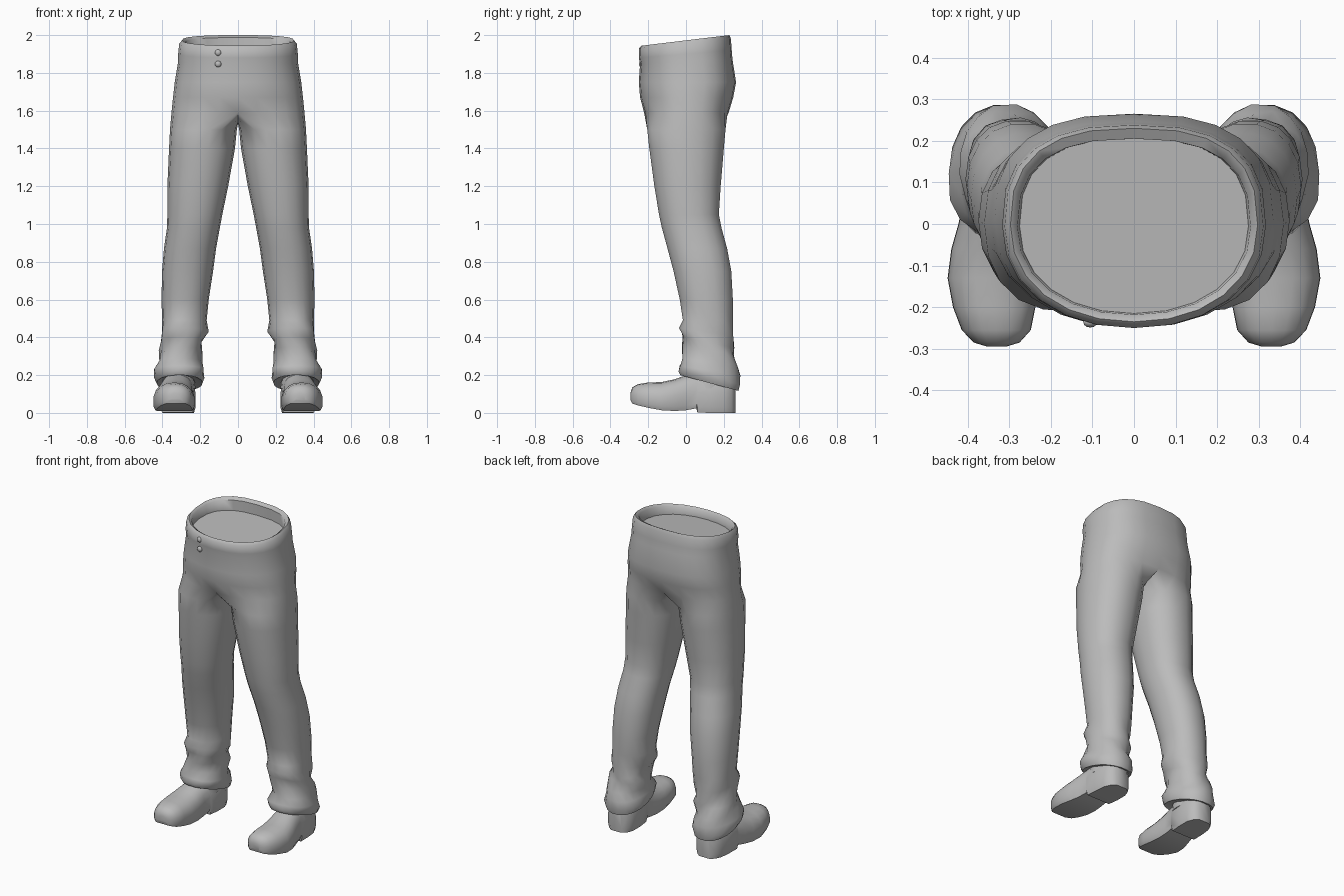
import bpy, bmesh, math

if "Cube" in bpy.data.objects:
    bpy.data.objects.remove(bpy.data.objects["Cube"])

grey = bpy.data.materials.new("plain grey")
grey.diffuse_color = (0.5, 0.5, 0.5, 1)
grey.use_nodes = True
grey.node_tree.nodes["Principled BSDF"].inputs["Base Color"].default_value = grey.diffuse_color


def finish(bm, name, angle=50):
    bmesh.ops.recalc_face_normals(bm, faces=bm.faces)
    me = bpy.data.meshes.new(name)
    bm.to_mesh(me)
    bm.free()
    ob = bpy.data.objects.new(name, me)
    bpy.context.collection.objects.link(ob)
    me.materials.append(grey)
    bpy.ops.object.select_all(action='DESELECT')
    ob.select_set(True)
    bpy.context.view_layer.objects.active = ob
    bpy.ops.object.shade_smooth_by_angle(angle=math.radians(angle))
    return ob


def bridge(bm, a, b):
    n = len(a)
    for i in range(n):
        bm.faces.new((a[i], a[(i + 1) % n], b[(i + 1) % n], b[i]))


def power(v, p):
    return math.copysign(abs(v) ** (2 / p), v)


# ---- trousers: waist rings, split into two legs at the crotch ----
bm = bmesh.new()


def waist_ring(z, tilt, rx, front, back):
    ring = []
    cy, ry = (front + back) / 2, (back - front) / 2
    for j in range(24):
        a = math.radians(-90 + 15 * j)
        p = 2.15 if math.sin(a) < 0 else 2.6
        y = cy + ry * power(math.sin(a), p)
        ring.append(bm.verts.new((rx * power(math.cos(a), p), y,
                                  z + tilt * (y - cy) / ry)))
    return ring


# height, tilt, half width, front y, back y (from the inner floor over the rim and down)
WAIST = [(1.905, .015, .275, -.215, .205), (1.96, .027, .28, -.218, .205),
         (1.972, .028, .297, -.235, .23), (1.955, .025, .311, -.25, .238),
         (1.90, .02, .317, -.25, .242), (1.86, .012, .317, -.243, .246),
         (1.75, 0, .335, -.25, .265), (1.67, 0, .344, -.243, .25),
         (1.59, 0, .352, -.222, .226)]
rings = [waist_ring(*w) for w in WAIST]
bm.faces.new(rings[0])
for a, b in zip(rings, rings[1:]):
    bridge(bm, a, b)
bottom = rings[-1]

# crotch seam between the legs
seam = []
for i in range(1, 6):
    t = i / 6
    seam.append(bm.verts.new((0, .2 - .4 * t, 1.59 - .06 * math.sin(math.pi * t))))

# height, tilt, outer x, inner x, front y, back y
LEG = [(1.50, 0, .36, .006, -.208, .212), (1.4, 0, .365, .016, -.197, .203),
       (1.2, 0, .374, .052, -.17, .186), (1.05, 0, .374, .083, -.145, .176),
       (.98, 0, .376, .096, -.13, .190), (.87, 0, .392, .116, -.10, .22),
       (.75, 0, .402, .132, -.068, .242), (.6, 0, .405, .155, -.035, .25),
       (.49, 0, .402, .166, -.018, .25), (.43, -.02, .41, .163, -.036, .247),
       (.375, -.03, .403, .188, -.022, .25), (.33, -.02, .415, .185, -.016, .258),
       (.27, -.02, .424, .196, -.018, .268), (.225, -.025, .442, .18, -.04, .282),
       (.185, -.035, .444, .178, -.042, .288), (.158, -.042, .43, .188, -.032, .28),
       (.165, -.04, .40, .215, .0, .25)]


def leg_ring(s, z, tilt, xo, xi, front, back):
    cx, rx, cy, ry = (xo + xi) / 2, (xo - xi) / 2, (front + back) / 2, (back - front) / 2
    ring = []
    for k in range(18):
        a = math.radians(-120 + 20 * k)
        # small wrinkles in the gathered cloth above the hem
        w = .008 * math.sin(3 * a + z * 40) if .2 < z < .46 else 0
        c, n = power(math.cos(a), 2.2), power(math.sin(a), 2.2)
        ring.append(bm.verts.new((s * (cx + (rx + w) * c), cy + (ry + w) * n,
                                  z + tilt * n)))
    return ring


for s in (1, -1):
    half = [bottom[(s * j) % 24] for j in range(13)]
    prev = half + seam
    for row in LEG:
        ring = leg_ring(s, *row)
        bridge(bm, prev, ring)
        prev = ring
    bm.faces.new(prev)
finish(bm, "trousers", 60)

# ---- shoes: cross-sections lofted from toe to heel ----
# y, centre x, half width, underside z, top z
SHOE = [(-.294, .33, .025, .068, .105), (-.285, .33, .055, .05, .135),
        (-.255, .331, .083, .04, .152), (-.2, .336, .099, .027, .161),
        (-.13, .339, .109, .014, .163), (-.06, .335, .104, .010, .178),
        (0, .328, .094, .014, .2), (.055, .322, .088, .024, .215),
        (.06, .321, .09, .002, .217), (.13, .316, .092, 0, .22),
        (.2, .313, .088, 0, .22), (.24, .312, .07, 0, .21), (.262, .312, .04, 0, .19)]


def shoe(s, name):
    bm = bmesh.new()
    prev = None
    for y, cx, hw, lo, hi in SHOE:
        h = hi - lo
        # flat sole with a short wall, domed upper
        pts = [(-.9 * hw, lo), (.9 * hw, lo), (hw, lo + .14 * h)]
        for i in range(9):
            a = math.radians(10 + 20 * i)
            pts.append((hw * power(math.cos(a), 2.3),
                        lo + .35 * h + .65 * h * power(math.sin(a), 2.3)))
        pts.append((-hw, lo + .14 * h))
        ring = [bm.verts.new((s * (cx + x), y, z)) for x, z in pts]
        if prev:
            bridge(bm, prev, ring)
        else:
            bm.faces.new(ring)
        prev = ring
    bm.faces.new(prev)
    finish(bm, name, 45)


def ankle(s, name):
    bm = bmesh.new()
    prev = None
    for z, r, d in ((.13, .09, .11), (.19, .083, .105), (.24, .08, .1)):
        ring = [bm.verts.new((s * .315 + r * math.cos(i * math.pi / 8),
                              .115 + d * math.sin(i * math.pi / 8), z))
                for i in range(16)]
        if prev:
            bridge(bm, prev, ring)
        else:
            bm.faces.new(ring)
        prev = ring
    bm.faces.new(prev)
    finish(bm, name)


for s, side in ((1, "left"), (-1, "right")):
    shoe(s, side + "_shoe")
    ankle(s, side + "_ankle")

# ---- fly buttons ----
for i, z in enumerate((1.907, 1.847)):
    bm = bmesh.new()
    bmesh.ops.create_uvsphere(bm, u_segments=12, v_segments=8, radius=.017)
    for v in bm.verts:
        v.co = (v.co.x - .105, v.co.y * .75 - .236, v.co.z + z)
    finish(bm, "button_%d" % (i + 1), 60)
